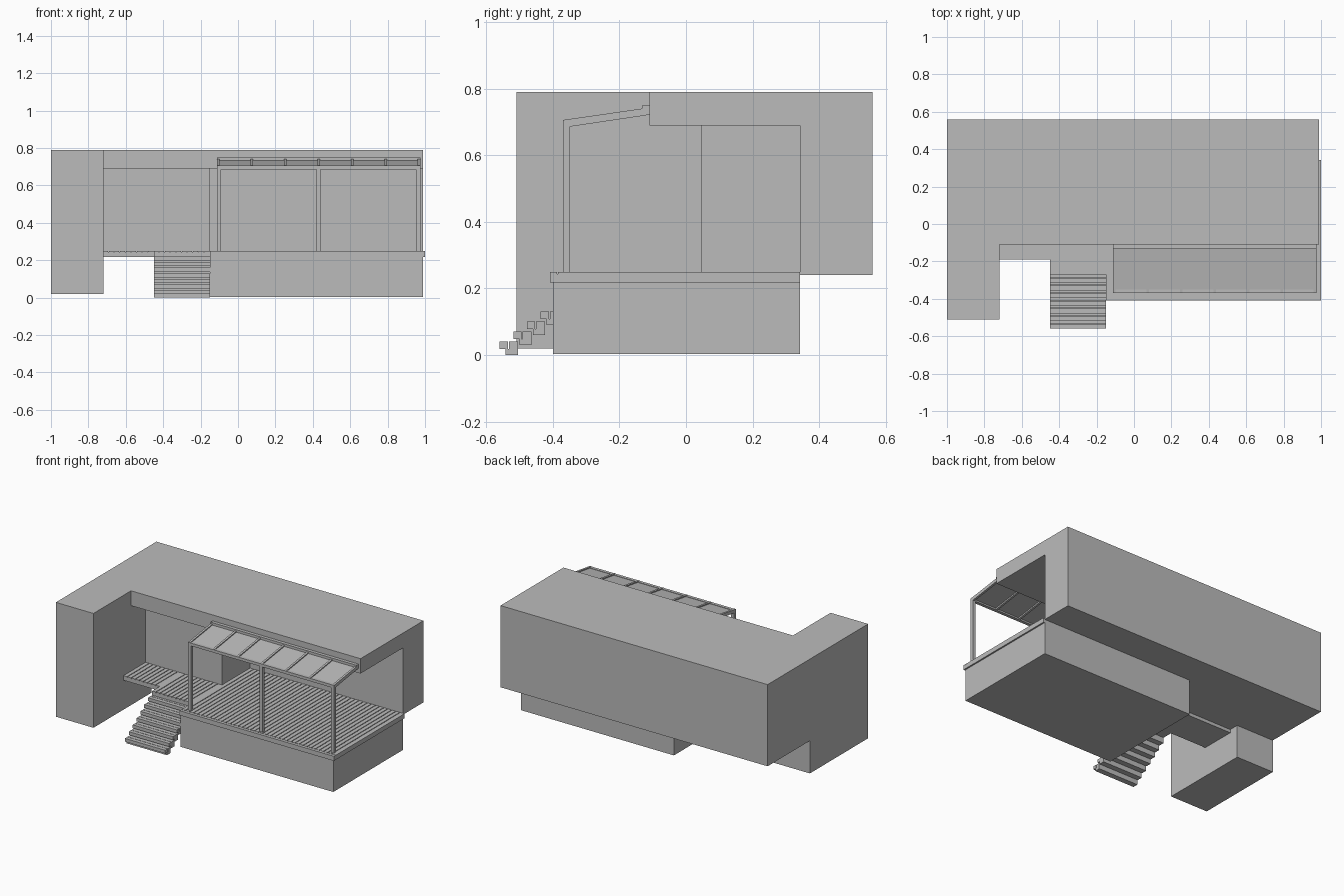
import bpy, bmesh
from mathutils import Vector

cube = bpy.data.objects.get("Cube")
if cube:
    bpy.data.objects.remove(cube, do_unlink=True)

grey = bpy.data.materials.new("plain grey")
grey.use_nodes = True
COLOUR = (0.5, 0.5, 0.5, 1)
grey.diffuse_color = COLOUR
grey.node_tree.nodes["Principled BSDF"].inputs["Base Color"].default_value = COLOUR


def finish(name, bm):
    bmesh.ops.recalc_face_normals(bm, faces=bm.faces[:])
    mesh = bpy.data.meshes.new(name)
    bm.to_mesh(mesh)
    bm.free()
    mesh.materials.append(grey)
    obj = bpy.data.objects.new(name, mesh)
    bpy.context.collection.objects.link(obj)
    return obj


def add_prism(bm, points, lo, hi, axis="z"):
    """Extrude an outline: (x, y) along z, or (y, z) along x."""
    def place(p, t):
        return (p[0], p[1], t) if axis == "z" else (t, p[0], p[1])
    face = bm.faces.new([bm.verts.new(place(p, lo)) for p in points])
    out = bmesh.ops.extrude_face_region(bm, geom=[face])
    verts = [g for g in out["geom"] if isinstance(g, bmesh.types.BMVert)]
    shift = Vector((0, 0, hi - lo)) if axis == "z" else Vector((hi - lo, 0, 0))
    bmesh.ops.translate(bm, verts=verts, vec=shift)


def add_box(bm, x0, x1, y0, y1, z0, z1):
    add_prism(bm, [(x0, y0), (x1, y0), (x1, y1), (x0, y1)], z0, z1)


def prism(name, points, lo, hi, axis="z"):
    bm = bmesh.new()
    add_prism(bm, points, lo, hi, axis)
    return finish(name, bm)


def boxes(name, items):
    bm = bmesh.new()
    for b in items:
        add_box(bm, *b)
    return finish(name, bm)


# Main building, with a stepped alcove cut out under the roof
body = boxes("main_building", [(-1, 0.99, -0.11, 0.56, 0.24, 0.79)])
cutter = prism("alcove_cutter", [(-0.72, -0.3), (1.2, -0.3), (1.2, 0.343),
                                 (-0.15, 0.343), (-0.15, 0.045), (-0.72, 0.045)], 0.1, 0.69)
cutter.hide_render = True
mod = body.modifiers.new("alcove", "BOOLEAN")
mod.operation = "DIFFERENCE"
mod.solver = "EXACT"
mod.object = cutter
bpy.context.view_layer.objects.active = body
bpy.ops.object.modifier_apply(modifier="alcove")
bpy.data.objects.remove(cutter, do_unlink=True)

# Side wing reaching forward and down, with a foot running under the building
prism("side_wing", [(-0.51, 0.02), (0.11, 0.02), (0.11, 0.24), (-0.11, 0.24),
                    (-0.11, 0.79), (-0.51, 0.79)], -1, -0.72, "x")

# Base under the terrace
boxes("terrace_base", [(-0.15, 0.99, -0.40, 0.343, 0.003, 0.222)])

# Deck slab, then planks along y with narrow gaps and a front border board
prism("deck_slab", [(-0.72, -0.19), (-0.45, -0.19), (-0.45, -0.27), (-0.15, -0.27),
                    (-0.15, -0.408), (1.0, -0.408), (1.0, 0.343), (-0.15, 0.343),
                    (-0.15, 0.045), (-0.72, 0.045)], 0.218, 0.243)
planks = []
PITCH, GAP = 0.03, 0.005
for start, end, front, back in ((-0.72, -0.45, -0.19, 0.045),
                                (-0.45, -0.15, -0.27, 0.045),
                                (-0.15, 1.0, -0.385, 0.343)):
    count = round((end - start) / PITCH)
    step = (end - start) / count
    for i in range(count):
        x = start + i * step
        planks.append((x, x + step - (GAP if i < count - 1 else 0), front, back, 0.243, 0.249))
planks.append((-0.15, 1.0, -0.408, -0.388, 0.243, 0.249))
boxes("deck_planks", planks)

# Stairs: each step is a pair of tread boards on a set-back riser
steps = []
for i in range(7):
    y, top = -0.56 + 0.041 * i, 0.04 + 0.03 * i
    steps.append((-0.45, -0.15, y, y + 0.025, top - 0.022, top))
    steps.append((-0.45, -0.15, y + 0.028, y + 0.055, top - 0.022, top))
    steps.append((-0.45, -0.15, y + 0.018, y + 0.055, top - 0.04, top - 0.022))
boxes("stairs", steps)

# Canopy posts
boxes("canopy_posts", [(x, x + 0.022, -0.37, -0.349, 0.249, 0.69)
                       for x in (-0.112, 0.42, 0.953)])

# Canopy front beam and ledger on the roof edge
boxes("canopy_front_beam", [(-0.112, 0.975, -0.37, -0.349, 0.686, 0.705)])
boxes("canopy_ledger", [(-0.112, 0.975, -0.132, -0.11, 0.721, 0.75)])

# Sloping rafters
bm = bmesh.new()
for i in range(7):
    x = -0.112 + i * (1.087 - 0.014) / 6
    add_prism(bm, [(-0.37, 0.686), (-0.349, 0.686), (-0.12, 0.72), (-0.12, 0.742),
                   (-0.37, 0.706)], x, x + 0.014, "x")
finish("canopy_rafters", bm)

# Thin roof panel between the rafters
prism("canopy_panel", [(-0.365, 0.694), (-0.12, 0.729), (-0.12, 0.735), (-0.365, 0.700)],
      -0.105, 0.968, "x")
